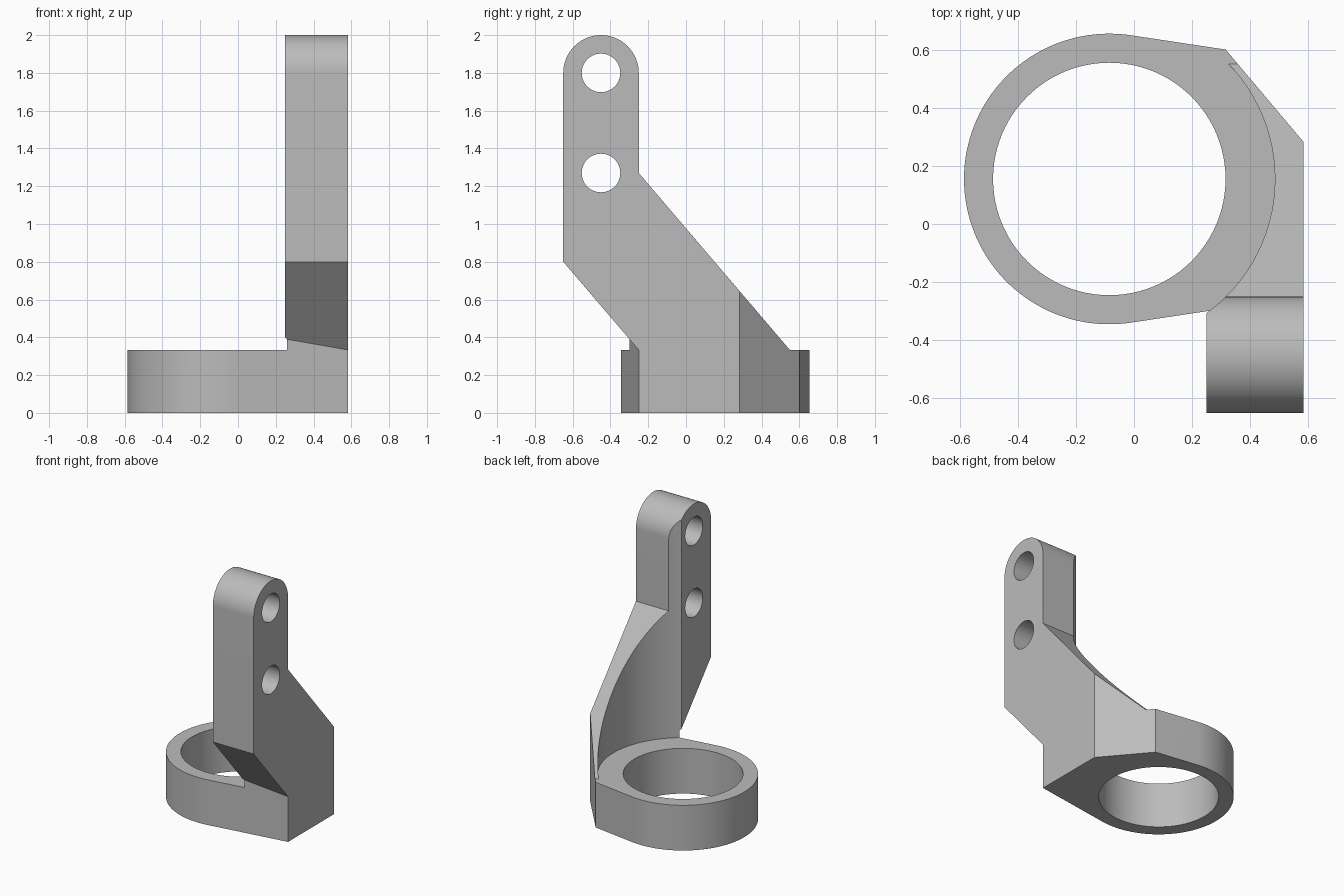
import bpy, bmesh
from math import sin, cos, pi, radians
from mathutils import Vector

cube = bpy.data.objects.get("Cube")
if cube:
    bpy.data.objects.remove(cube, do_unlink=True)

# Shared dimensions
CX, CY = -0.085, 0.155
RING_H = 0.333
IN_X, OUT_X = 0.25, 0.583
SEGS = 96

grey = bpy.data.materials.new("light_grey")
grey.use_nodes = True
colour = (0.5, 0.5, 0.5, 1)
grey.diffuse_color = colour
grey.node_tree.nodes["Principled BSDF"].inputs["Base Color"].default_value = colour


def arc(cx, cy, r, a0, a1, n):
    return [(cx + r * cos(a0 + (a1 - a0) * i / n),
             cy + r * sin(a0 + (a1 - a0) * i / n)) for i in range(n + 1)]


def circle(cx, cy, r):
    return arc(cx, cy, r, 0, 2 * pi, SEGS)[:-1]


def prism(name, outline, lo, hi, axis="z"):
    """Extrude a 2D outline along z, or a (y, z) outline along x."""
    bm = bmesh.new()
    place = (lambda u, v: (u, v, lo)) if axis == "z" else (lambda u, v: (lo, u, v))
    face = bm.faces.new([bm.verts.new(place(u, v)) for u, v in outline])
    step = Vector((0, 0, hi - lo)) if axis == "z" else Vector((hi - lo, 0, 0))
    out = bmesh.ops.extrude_face_region(bm, geom=[face])["geom"]
    bmesh.ops.translate(bm, vec=step,
                        verts=[g for g in out if isinstance(g, bmesh.types.BMVert)])
    bmesh.ops.recalc_face_normals(bm, faces=bm.faces)
    mesh = bpy.data.meshes.new(name)
    bm.to_mesh(mesh)
    bm.free()
    mesh.materials.append(grey)
    obj = bpy.data.objects.new(name, mesh)
    bpy.context.scene.collection.objects.link(obj)
    return obj


def combine(target, tool, operation):
    mod = target.modifiers.new(tool.name, "BOOLEAN")
    mod.operation, mod.solver, mod.object = operation, "EXACT", tool
    bpy.context.view_layer.objects.active = target
    bpy.ops.object.modifier_apply(modifier=mod.name)
    bpy.data.objects.remove(tool, do_unlink=True)


# Ring base: round on one side, tangent flanks running to the bracket side
t = radians(81.3)
corner = (OUT_X, -0.25)
outline = arc(CX, CY, 0.5, t, 2 * pi - t, 72) + [corner, (OUT_X, 0.56)]
bracket = prism("bracket", outline, 0, RING_H)

# Upright arm: side profile with rounded top, rooted inside the base
profile = arc(-0.45, 1.8, 0.2, 0, pi, 36) + [
    (-0.65, 0.8), (-0.25, RING_H), (-0.2, 0.2), (0.4, 0.2),
    (0.55, RING_H), (-0.25, 1.27)]
combine(bracket, prism("arm", profile, IN_X, OUT_X, "x"), "UNION")

# Root fillet between the front flank and the sloping underside
root = [(IN_X, -0.3), corner, (OUT_X, -0.1), (IN_X, -0.1)]
combine(bracket, prism("arm_root", root, 0.1, 0.42), "UNION")

# Clearance above the ring, ring bore, and back corner chamfer
combine(bracket, prism("clearance", circle(CX, CY, 0.57), RING_H, 2.5), "DIFFERENCE")
combine(bracket, prism("bore", circle(CX, CY, 0.4), -0.5, 1), "DIFFERENCE")
chamfer = [(0.7145, 0.127), (0.9, 0.9), (0.1885, 0.751)]
combine(bracket, prism("chamfer", chamfer, -0.5, 2.5), "DIFFERENCE")

# Two bolt holes through the arm
for z in (1.27, 1.8):
    combine(bracket, prism("bolt_hole", circle(-0.45, z, 0.102), 0, 1, "x"), "DIFFERENCE")

bpy.ops.object.select_all(action="DESELECT")
bracket.select_set(True)
bpy.context.view_layer.objects.active = bracket
bpy.ops.object.shade_smooth_by_angle(angle=radians(20))
